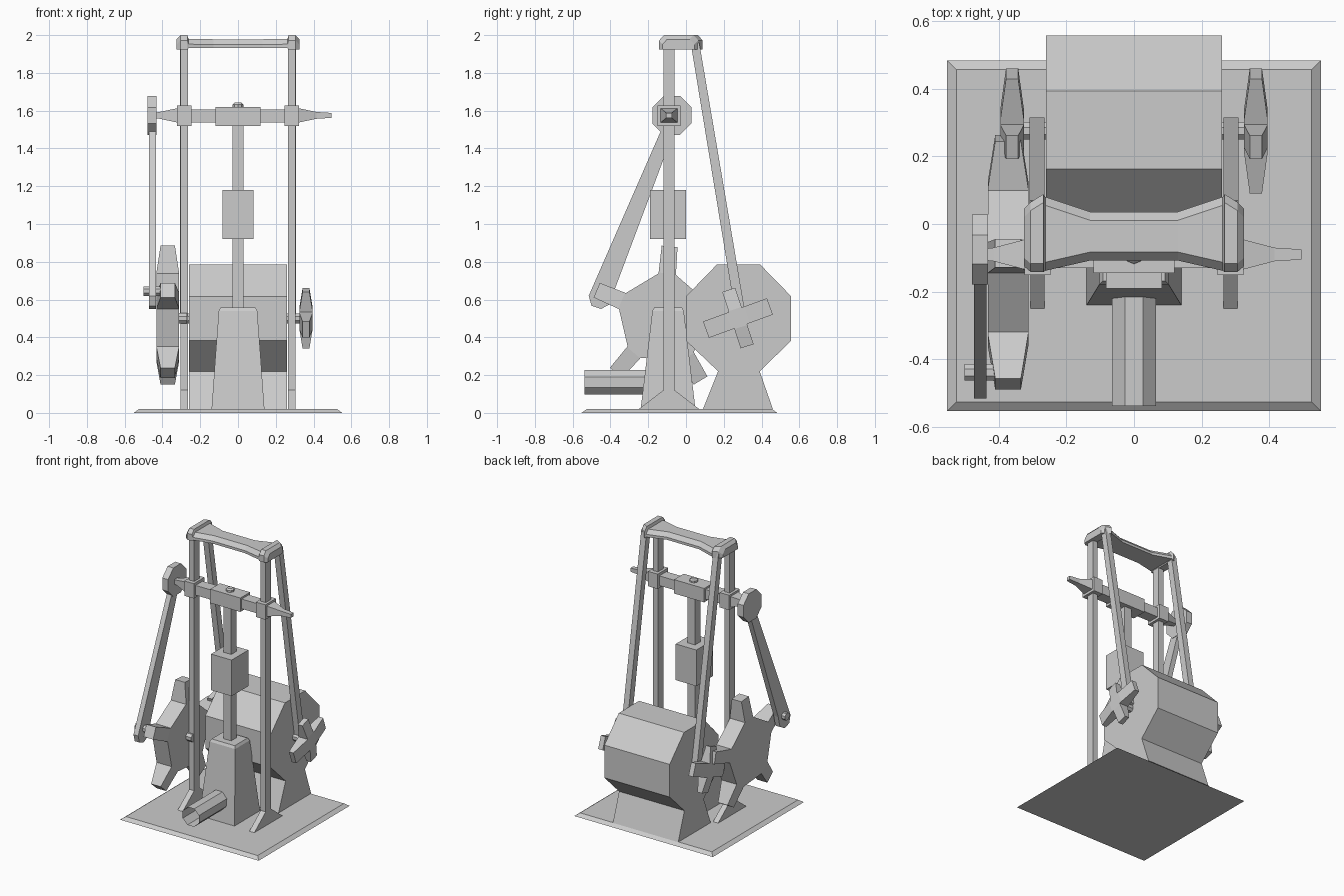
import bpy, bmesh
from math import sin, cos, pi, radians
from mathutils import Vector

if "Cube" in bpy.data.objects:
    bpy.data.objects.remove(bpy.data.objects["Cube"], do_unlink=True)

grey = bpy.data.materials.new("plain_grey")
grey.use_nodes = True
grey.diffuse_color = (0.6, 0.6, 0.6, 1)
grey.node_tree.nodes["Principled BSDF"].inputs["Base Color"].default_value = (0.6, 0.6, 0.6, 1)


def loft(name, rings, caps=True):
    """Skin a list of equal-length point rings."""
    bm = bmesh.new()
    vs = [[bm.verts.new(p) for p in r] for r in rings]
    n = len(rings[0])
    for a, b in zip(vs, vs[1:]):
        for i in range(n):
            j = (i + 1) % n
            bm.faces.new((a[i], a[j], b[j], b[i]))
    if caps:
        bm.faces.new(vs[0])
        bm.faces.new(vs[-1])
    bmesh.ops.recalc_face_normals(bm, faces=bm.faces[:])
    mesh = bpy.data.meshes.new(name)
    bm.to_mesh(mesh)
    bm.free()
    mesh.materials.append(grey)
    ob = bpy.data.objects.new(name, mesh)
    bpy.context.collection.objects.link(ob)
    return ob


def rect(cx, cy, hx, hy, z):
    return [(cx - hx, cy - hy, z), (cx + hx, cy - hy, z), (cx + hx, cy + hy, z), (cx - hx, cy + hy, z)]


def block(name, cx, cy, hx, hy, z0, z1):
    return loft(name, [rect(cx, cy, hx, hy, z0), rect(cx, cy, hx, hy, z1)])


def prism(name, pts, x0, x1):
    """Extrude a y-z outline along x."""
    return loft(name, [[(x, y, z) for y, z in pts] for x in (x0, x1)])


def ngon(cy, cz, r, n=8):
    return [(cy + r * cos(2 * pi * (i + .5) / n), cz + r * sin(2 * pi * (i + .5) / n)) for i in range(n)]


def arm(name, cx, cy, cz, ang, stations):
    """Tapered arm in the y-z plane; stations are (radius, half width, half thickness)."""
    d = Vector((0, cos(ang), sin(ang)))
    w = Vector((0, -sin(ang), cos(ang)))
    t = Vector((1, 0, 0))
    c = Vector((cx, cy, cz))
    return loft(name, [[c + d * r + w * a * hw + t * b * ht
                        for a, b in ((-1, -1), (1, -1), (1, 1), (-1, 1))] for r, hw, ht in stations])


AY, AZ = -0.09, 1.575     # crosshead axis

# Base plate
loft("base_plate", [rect(0, -.035, .552, .518, 0), rect(0, -.035, .525, .491, .02)])

# Drum housing with flared foot
prism("drum_housing", [(.09, .02), (.17, .22), (0, .382), (0, .617), (.163, .785), (.393, .785),
                       (.557, .617), (.557, .382), (.39, .22), (.46, .02)], -.26, .26)
prism("drum_axle", ngon(.275, .5, .028), -.36, .36)

# Paired parts: frame posts, feet, braces, sleeves, spindles, cross handles
for side, s in (("left", 1), ("right", -1)):
    block(side + "_post", s * .285, AY, .02, .03, .02, 1.95)
    prism(side + "_post_foot", [(AY - .16, .02), (AY + .16, .02), (AY + .03, .12), (AY - .03, .12)],
          s * .265, s * .305)
    prism(side + "_rear_brace", [(.028, 1.94), (.07, 1.96), (.315, .52), (.265, .5)], s * .265, s * .308)
    block(side + "_sleeve", s * .285, AY, .038, .06, 1.52, 1.627)
    end = .495 if s > 0 else .46
    loft(side + "_spindle", [[(s * x, AY + a * h, AZ + b * k)
                              for a, b in ((-1, -1), (1, -1), (1, 1), (-1, 1))]
                             for x, h, k in ((.32, .045, .038), (.415, .02, .018), (end, .015, .013))])
    for name, tilt, length, half in (("long", 20, .18, .046), ("short", 108, .157, .036)):
        arm(side + "_cross_handle_" + name, s * .36, .275, .502, radians(tilt),
            [(-length, half, .018), (-.05, half, .035), (.05, half, .035), (length, half, .018)])

# Top bar: narrow waist with chamfered end caps
bar = []
half = ((.325, -.125, .045, 1.978), (.305, -.142, .065, 2), (.268, -.142, .088, 2),
        (.262, -.138, .08, 1.98), (.13, -.108, .036, 1.978))
for x, y0, y1, top in [(-a, b, c, d) for a, b, c, d in half] + list(reversed(half)):
    bot = 1.925 if abs(x) > .264 else 1.932
    bar.append([(x, y0, bot), (x, y0, top - .028), (x, y0 + .025, top),
                (x, y1 - .025, top), (x, y1, top - .028), (x, y1, bot)])
loft("top_bar", bar)

# Crosshead and piston
block("crosshead_beam", 0, AY, .25, .04, 1.537, 1.607)
block("crosshead_block", 0, AY, .12, .055, 1.52, 1.62)
loft("crosshead_nut", [[(r * cos(i * pi / 4), AY + r * sin(i * pi / 4), z) for i in range(8)]
                       for r, z in ((.028, 1.61), (.028, 1.632), (.018, 1.643))])
block("piston_rod", 0, AY, .03, .03, .5, 1.53)
block("piston_weight", 0, AY - .005, .082, .095, .92, 1.18)

# Pedestal cylinder
loft("pedestal", [rect(0, -.095, .14, .145, .02), rect(0, -.095, .102, .083, .54),
                  rect(0, -.095, .092, .073, .558)])

# Open outlet pipe
loft("outlet_pipe", [[(x, y, z) for x, z in ngon(0, .162, .07)] for y in (-.537, -.13)], caps=False)

# Five-armed wheel on the right
GX, GY, GZ = -.372, -.12, .5
hub = []
for k in range(5):
    for off in (-11, 11):
        a = radians(13 + 72 * k + off)
        hub.append((GY + .24 * cos(a), GZ + .24 * sin(a)))
prism("arm_wheel_hub", hub, GX - .06, GX + .06)
for k in range(5):
    arm("arm_wheel_arm", GX, GY, GZ, radians(13 + 72 * k),
        [(.2, .046, .06), (.24, .046, .06), (.383, .042, .038)])
prism("arm_wheel_axle", ngon(GY, GZ, .03), -.33, -.27)

# Connecting rod, its top disc and crank pin
prism("connecting_rod", [(-.13, 1.5), (-.515, .62), (-.5, .567), (-.45, .55), (-.395, .58),
                         (-.375, .66), (-.06, 1.5)], -.472, -.435)
prism("rod_disc", ngon(-.075, AZ, .112), -.478, -.432)
prism("crank_pin", ngon(-.438, .645, .027), -.5, -.37)
